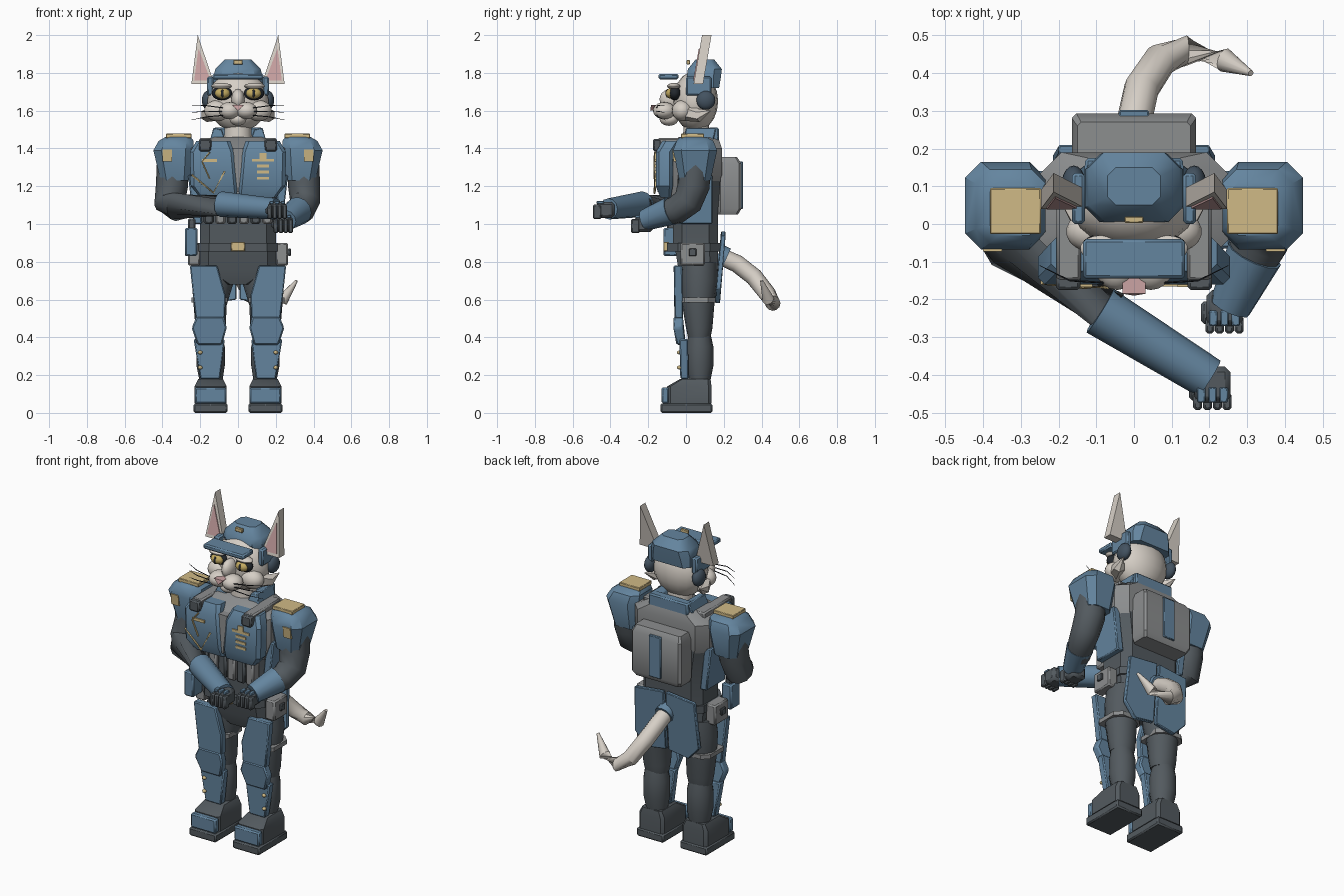
import bpy, bmesh, math
from mathutils import Vector

default = bpy.data.objects.get("Cube")
if default:
    bpy.data.objects.remove(default)


def material(name, hexcode):
    srgb = [int(hexcode[i:i + 2], 16) / 255 for i in (0, 2, 4)]
    colour = [c / 12.92 if c < .04 else ((c + .055) / 1.055) ** 2.4 for c in srgb] + [1]
    mat = bpy.data.materials.new(name)
    mat.use_nodes = True
    mat.diffuse_color = colour
    mat.node_tree.nodes["Principled BSDF"].inputs["Base Color"].default_value = colour
    return mat


blue = material("steel blue", "64859F")
grey = material("webbing grey", "8C8E8F")
dark = material("dark cloth", "535A5F")
fur = material("pale fur", "D6CFC6")
gold = material("brass", "D0BA86")
pink = material("pink skin", "CBA3A3")
black = material("black", "23282E")
navy = material("dark slate", "435260")
amber = material("amber eye", "C5AC62")


def finish(name, mat, bm, mirror=False, bevel=0):
    """Turn a bmesh into an object, with optional bevel and left/right mirroring."""
    bmesh.ops.recalc_face_normals(bm, faces=bm.faces)
    mesh = bpy.data.meshes.new(name)
    bm.to_mesh(mesh)
    bm.free()
    mesh.materials.append(mat)
    mesh.shade_smooth()
    mesh.set_sharp_from_angle(angle=math.radians(35))
    obj = bpy.data.objects.new(name, mesh)
    bpy.context.collection.objects.link(obj)
    if bevel:
        mod = obj.modifiers.new("Bevel", 'BEVEL')
        mod.width, mod.segments = bevel, 1
    if mirror:
        obj.modifiers.new("Mirror", 'MIRROR').use_mirror_merge = False
    return obj


def skin(bm, rings):
    """Bridge equal rings of points and cap both ends."""
    loops = [[bm.verts.new(p) for p in ring] for ring in rings]
    for low, high in zip(loops, loops[1:]):
        for i in range(len(low)):
            j = (i + 1) % len(low)
            bm.faces.new((low[i], low[j], high[j], high[i]))
    bm.faces.new(loops[0])
    bm.faces.new(loops[-1])


def box(name, mat, xs, ys, zs, mirror=False, bevel=.008):
    bm = bmesh.new()
    skin(bm, [[(xs[a], ys[b], z) for a, b in ((0, 0), (1, 0), (1, 1), (0, 1))] for z in zs])
    return finish(name, mat, bm, mirror, bevel)


def stack(name, mat, rings, mirror=False, sides=0, cut=.2):
    """Loft of (z, x0, x1, y0, y1) sections: chamfered rectangles, or ellipses with sides."""
    loops = []
    for z, x0, x1, y0, y1 in rings:
        cx, cy, rx, ry = (x0 + x1) / 2, (y0 + y1) / 2, (x1 - x0) / 2, (y1 - y0) / 2
        if sides:
            angles = [math.tau * i / sides for i in range(sides)]
            shape = [(rx * math.cos(a), ry * math.sin(a)) for a in angles]
        else:
            c = cut * 2 * min(rx, ry)
            corner = [(rx, ry - c), (rx - c, ry)]
            shape = (corner + [(-x, y) for x, y in corner[::-1]]
                     + [(-x, -y) for x, y in corner] + [(x, -y) for x, y in corner[::-1]])
        loops.append([(cx + x, cy + y, z) for x, y in shape])
    bm = bmesh.new()
    skin(bm, loops)
    return finish(name, mat, bm, mirror)


def ball(name, mat, centre, radii, mirror=False):
    bm = bmesh.new()
    bmesh.ops.create_uvsphere(bm, u_segments=18, v_segments=10, radius=1)
    bmesh.ops.scale(bm, vec=radii, verts=bm.verts)
    bmesh.ops.translate(bm, vec=centre, verts=bm.verts)
    return finish(name, mat, bm, mirror)


def tube(name, mat, points, radii, mirror=False, sides=12):
    pts = [Vector(p) for p in points]
    loops = []
    for i, (p, r) in enumerate(zip(pts, radii)):
        along = (pts[min(i + 1, len(pts) - 1)] - pts[max(i - 1, 0)]).normalized()
        hint = Vector((1, 0, 0)) if abs(along.x) < .8 else Vector((0, 0, 1))
        side = along.cross(hint).normalized()
        up = side.cross(along)
        loops.append([p + r * (side * math.cos(t) + up * math.sin(t))
                      for t in (math.tau * k / sides for k in range(sides))])
    bm = bmesh.new()
    skin(bm, loops)
    return finish(name, mat, bm, mirror)


def plate(name, mat, outline, depth, mirror=False, bevel=0):
    """Extrude a polygon of 3D points along y."""
    bm = bmesh.new()
    skin(bm, [outline, [(x, y + depth, z) for x, y, z in outline]])
    return finish(name, mat, bm, mirror, bevel)


# Boots and legs
box("boot_sole", dark, (.055, .235), (-.135, .14), (0, .05), True)
stack("boot_upper", dark, [(.05, .06, .23, -.1, .135), (.14, .06, .23, -.1, .135), (.18, .08, .21, -.03, .13)], True, cut=.1)
box("toe_cap", blue, (.062, .228), (-.13, -.09), (.05, .135), True)
stack("lower_leg", dark, [(.15, .085, .2, .02, .125), (.25, .07, .22, 0, .145), (.35, .07, .22, 0, .145),
                          (.42, .085, .21, .015, .13)], True, 16)
stack("thigh", dark, [(.4, .075, .215, .01, .13), (.45, .065, .225, 0, .14), (.57, .06, .235, -.02, .15),
                      (.7, .02, .245, -.03, .17), (.8, .01, .23, -.03, .17)], True, 16)
plate("shin_guard", blue, [(.095, -.03, .18), (.2, -.03, .18), (.235, -.035, .39), (.07, -.035, .39)], .045, True, .006)
plate("knee_pad", blue, [(.085, -.05, .36), (.215, -.05, .36), (.245, -.07, .45), (.22, -.065, .51),
                         (.075, -.065, .51), (.06, -.07, .45)], .05, True, .008)
plate("thigh_guard", blue, [(.07, -.06, .5), (.225, -.06, .5), (.255, -.065, .78), (.11, -.065, .78), (.065, -.065, .62)],
      .045, True, .006)
stack("thigh_strap", grey, [(z, .055, .245, -.045, .155) for z in (.585, .61)], True)
for z in (.24, .32):
    ball("shin_stud", gold, (.2, -.036, z), (.012, .012, .01), True)

# Hips and belt
stack("pelvis", dark, [(.68, -.07, .07, -.01, .14), (.76, -.2, .2, -.04, .17), (.88, -.2, .2, -.06, .17)])
stack("belt", dark, [(z, -.21, .21, -.1, .185) for z in (.855, .9)])
box("belt_buckle", gold, (-.037, .037), (-.12, -.09), (.855, .905), bevel=.004)
box("belt_pouch", grey, (.2, .265), (-.03, .1), (.78, .9), True)
box("pouch_clasp", dark, (.265, .28), (.015, .055), (.83, .87), True, .004)
box("holster", blue, (-.28, -.215), (-.12, -.03), (.83, .98))
box("holster_grip", dark, (-.265, -.225), (-.1, -.05), (.97, 1.03))
plate("coat_tail", blue, [(.008, .155, .6), (.14, .155, .58), (.215, .16, .66), (.2, .185, .94), (.008, .185, .96)], .025, True, .004)

# Torso
stack("abdomen", dark, [(.88, -.2, .2, -.07, .17), (1.08, -.2, .2, -.07, .17), (1.27, -.24, .24, -.08, .185)])
stack("vest", grey, [(1.15, -.21, .21, -.1, .15), (1.26, -.25, .25, -.1, .19), (1.4, -.25, .25, -.1, .19),
                     (1.46, -.14, .14, -.04, .17)])
stack("chest_plate", blue, [(1.14, .004, .2, -.135, -.08), (1.2, .004, .25, -.16, -.07), (1.38, .02, .255, -.16, -.07),
                            (1.44, .04, .22, -.125, -.03)], True)
plate("front_zip", grey, [(-.004, -.15, 1.17), (.004, -.15, 1.17), (.028, -.145, 1.4), (-.028, -.145, 1.4)], .06)
plate("side_plate", blue, [(.19, -.04, 1), (.235, -.04, 1), (.265, -.04, 1.26), (.22, -.04, 1.26)], .18, True, .006)
for i in range(6):
    x = (i - 2.5) * .062
    box("ammo_pouch", grey if i % 2 else dark, (x - .027, x + .027), (-.115, -.05), (1, 1.15), bevel=.01)
box("shoulder_strap", grey, (.14, .205), (-.15, .12), (1.4, 1.455), True)
box("strap_clip", dark, (.142, .207), (-.175, -.13), (1.385, 1.45), True)
stack("backpack", grey, [(1.05, -.15, .15, .17, .275), (1.08, -.165, .165, .17, .293), (1.32, -.165, .165, .17, .293),
                         (1.355, -.15, .15, .17, .27)], cut=.1)
box("backpack_strip", blue, (-.04, .04), (.27, .302), (1.08, 1.33), bevel=.004)

# Chest decorations
for i in range(3):
    box("ribbon_bar", gold, (.1, .165), (-.166, -.158), (1.235 + i * .032, 1.25 + i * .032), bevel=0)
box("badge_bar", gold, (.075, .19), (-.166, -.158), (1.33, 1.345), bevel=0)
box("badge_crest", gold, (.115, .15), (-.167, -.158), (1.345, 1.375), bevel=0)
box("wing_pin", gold, (-.19, -.11), (-.167, -.158), (1.328, 1.345), bevel=0)
tube("chest_cord", gold, [(-.245, -.155, 1.26), (-.13, -.167, 1.165), (-.07, -.167, 1.28)], [.006] * 3, sides=6)
tube("hanging_cord", gold, [(-.15, -.165, 1.38), (-.19, -.167, 1.33), (-.15, -.167, 1.24)], [.005] * 3, sides=6)

# Shoulders
stack("shoulder_pad", blue, [(1.23, .255, .41, -.035, .13), (1.39, .235, .448, -.068, .165), (1.44, .235, .42, -.05, .145),
                             (1.46, .25, .385, -.03, .11)], True)
box("epaulette", gold, (.247, .382), (-.027, .095), (1.455, 1.478), True, .003)
plate("pad_insignia", gold, [(.35, -.066, 1.33), (.4, -.066, 1.33), (.4, -.073, 1.395), (.35, -.073, 1.395)], .015, True)

# Arms and hands
tube("right_arm", dark, [(-.345, .055, 1.36), (-.35, .04, 1.2), (-.362, .01, 1.11), (-.33, -.05, 1.09), (-.06, -.235, 1.1)],
     [.083, .085, .082, .075, .06])
tube("right_cuff", blue, [(-.09, -.23, 1.105), (.2, -.41, 1.08)], [.068, .056])
tube("left_arm", dark, [(.345, .055, 1.36), (.35, .04, 1.2), (.355, .01, 1.12), (.335, -.05, 1.075), (.29, -.13, 1.05)],
     [.083, .085, .08, .074, .066])
tube("left_cuff", blue, [(.32, -.08, 1.07), (.255, -.22, 1.02)], [.076, .056])


def hand(side, x, y, z):
    box(side + "_palm", dark, (x - .048, x + .048), (y - .035, y + .06), (z - .04, z + .045), bevel=.015)
    box(side + "_thumb", dark, (x - .062, x - .035), (y - .03, y + .03), (z - .02, z + .015))
    for i in range(4):
        fx = x + (i - 1.5) * .026
        box(side + "_finger", dark, (fx - .012, fx + .012), (y - .055, y - .01), (z - .045, z + .03), bevel=.006)
    for i in range(3):
        fx = x + (i - 1) * .03
        box(side + "_knuckle", blue, (fx - .011, fx + .011), (y - .035, y + .005), (z + .035, z + .05), bevel=.003)


hand("right", .208, -.438, 1.072)
hand("left", .24, -.235, .997)

# Collar, neck and head
stack("neck", fur, [(1.4, -.075, .075, -.02, .13), (1.56, -.07, .07, -.01, .12)], sides=16)
plate("collar_wing", blue, [(.06, -.02, 1.42), (.155, -.02, 1.42), (.13, 0, 1.51), (.085, 0, 1.5)], .16, True, .005)
box("collar_back", blue, (-.13, .13), (.12, .175), (1.42, 1.51))
ball("head", fur, (0, .05, 1.65), (.165, .12, .16))
ball("cheek", fur, (.11, -.02, 1.6), (.07, .055, .055), True)
tube("cheek_tuft", fur, [(.12, 0, 1.59), (.165, .07, 1.575), (.185, .13, 1.6)], [.045, .035, .002], True, 6)
ball("muzzle", fur, (.045, -.115, 1.6), (.058, .06, .045), True)
ball("chin", fur, (0, -.09, 1.555), (.045, .05, .035))
ball("nose_bridge", fur, (0, -.08, 1.66), (.035, .06, .055))
plate("nose", pink, [(-.03, -.185, 1.63), (0, -.19, 1.6), (.03, -.185, 1.63)], .05)
for i in range(3):
    z = 1.575 + i * .02
    tube("whisker", black, [(.08, -.155, z), (.17, -.15, z + .01 * i - .008), (.25, -.11, z + .02 * i - .025)],
         [.003, .0025, .001], True, 5)

# Eyes
ball("eye_rim", black, (.085, -.06, 1.692), (.055, .033, .037), True)
ball("eye", amber, (.083, -.08, 1.692), (.04, .027, .028), True)
ball("pupil", black, (.083, -.099, 1.692), (.009, .01, .022), True)
ball("brow", fur, (.088, -.065, 1.73), (.055, .035, .017), True)

# Ears
plate("ear", fur, [(.125, .04, 1.74), (.247, .04, 1.74), (.213, .085, 2)], .05, True)
plate("inner_ear", pink, [(.145, .038, 1.76), (.232, .038, 1.76), (.209, .068, 1.93)], .008, True)

# Cap and headset
stack("cap", blue, [(1.72, -.13, .13, .04, .175), (1.78, -.13, .13, .005, .185), (1.82, -.12, .12, .01, .19),
                    (1.87, -.07, .07, .05, .15)], cut=.22)
box("cap_visor", blue, (-.135, .135), (-.145, -.04), (1.765, 1.795))
box("cap_flap", blue, (.13, .165), (0, .135), (1.68, 1.78), True)
box("cap_badge", gold, (-.025, .025), (.003, .02), (1.845, 1.868), bevel=.003)
ball("ear_cup", navy, (.16, .105, 1.655), (.032, .05, .05), True)

# Tail
tube("tail_base", blue, [(0, .17, .84), (0, .215, .82)], [.055, .055])
tube("tail", fur, [(0, .18, .83), (0, .27, .79), (.02, .36, .72), (.07, .435, .625), (.14, .46, .58), (.24, .435, .6), (.31, .4, .7)],
     [.045, .047, .047, .045, .04, .032, .008])
